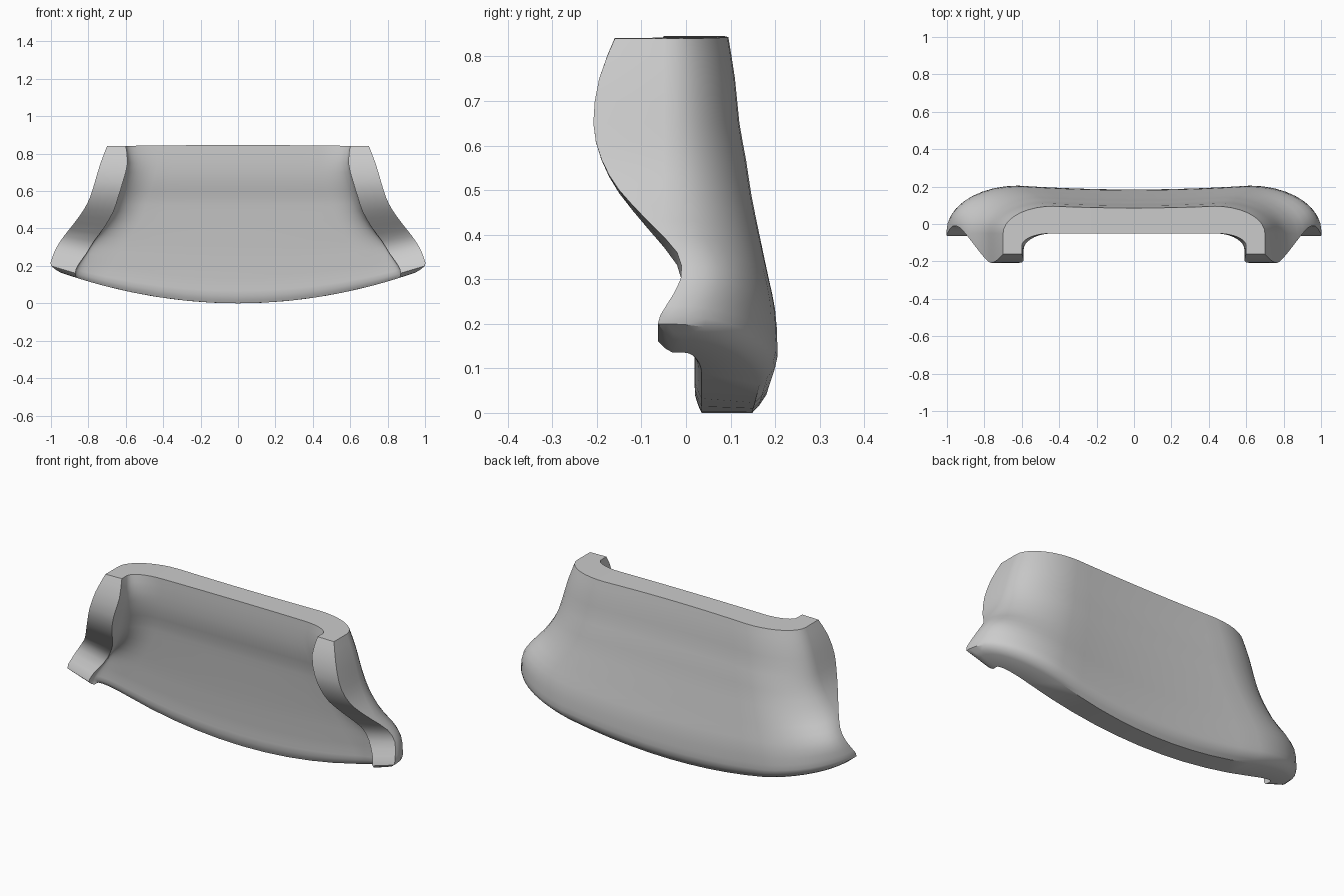
import bpy, bmesh, math

if "Cube" in bpy.data.objects:
    bpy.data.objects.remove(bpy.data.objects["Cube"])

# Rows from top to bottom:
# z at ends, z at centre, half width, inner half width, back y, tip y, inner face y
ROWS = [
    (.84, .846, .70, .60, .095, -.160, -.050),
    (.75, .750, .735, .59, .110, -.195, -.050),
    (.65, .650, .765, .615, .120, -.208, -.040),
    (.57, .565, .79, .64, .135, -.190, -.020),
    (.50, .480, .825, .665, .147, -.150, -.010),
    (.43, .380, .875, .71, .165, -.085, .000),
    (.36, .270, .93, .77, .185, -.020, .010),
    (.30, .190, .97, .81, .200, -.012, .015),
    (.24, .100, .995, .855, .205, -.045, .020),
    (.20, .040, 1.0, .87, .200, -.063, .020),
    (.165, .000, .95, .86, .165, -.030, .035),
]
FLAT, CORNER = 5, 9


def spline(rows, steps):
    """Smooth in-between rows (Catmull-Rom)."""
    out = []
    for i in range(len(rows) - 1):
        p = [rows[max(0, min(len(rows) - 1, i + k))] for k in (-1, 0, 1, 2)]
        for s in range(steps):
            t = s / steps
            out.append([.5 * (2 * b + (c - a) * t + (2 * a - 5 * b + 4 * c - d) * t * t
                              + (3 * b - a - 3 * c + d) * t ** 3) for a, b, c, d in zip(*p)])
    return out + [list(rows[-1])]


def half_curve(x0, x1, y0, y1, tip, dip):
    """Flat middle, rounded corner, then straight run to the tip."""
    pts = []
    for i in range(FLAT):
        u = i / FLAT
        pts.append((x0 * u, y0 - dip * (1 - u * u)))
    for i in range(CORNER + 1):
        a = math.pi / 2 * i / CORNER
        pts.append((x0 + (x1 - x0) * math.sin(a), y1 + (y0 - y1) * math.cos(a)))
    pts.append((x1, tip))
    return pts


def mirrored(pts):
    return [(-x, y) for x, y in reversed(pts[1:])] + pts


bm = bmesh.new()
rings = []
for ze, zc, w, wi, back, tip, inner in spline(ROWS, 2):
    outer = mirrored(half_curve(.62 * w, w, back, max(-.05, tip + .02), tip, .1 * back))
    inside = mirrored(half_curve(wi - .16, wi, inner, tip + .4 * (inner - tip), tip, 0))
    ring = [[bm.verts.new((x, y, zc + (ze - zc) * (x / w) ** 2)) for x, y in side]
            for side in (outer, inside)]
    rings.append(ring)

# Outer skin, inner skin and end faces
n = len(rings[0][0])
for r0, r1 in zip(rings, rings[1:]):
    loop0 = r0[0] + r0[1][::-1]
    loop1 = r1[0] + r1[1][::-1]
    for i in range(2 * n):
        j = (i + 1) % (2 * n)
        bm.faces.new((loop0[i], loop0[j], loop1[j], loop1[i]))
# Top and bottom rims
for outer, inside in (rings[0], rings[-1]):
    for i in range(n - 1):
        bm.faces.new((outer[i], outer[i + 1], inside[i + 1], inside[i]))
bmesh.ops.recalc_face_normals(bm, faces=bm.faces)

mesh = bpy.data.meshes.new("curved_shell_panel")
bm.to_mesh(mesh)
bm.free()
panel = bpy.data.objects.new("curved_shell_panel", mesh)
bpy.context.collection.objects.link(panel)
bpy.context.view_layer.objects.active = panel
panel.select_set(True)
bpy.ops.object.shade_smooth_by_angle(angle=math.radians(35))
